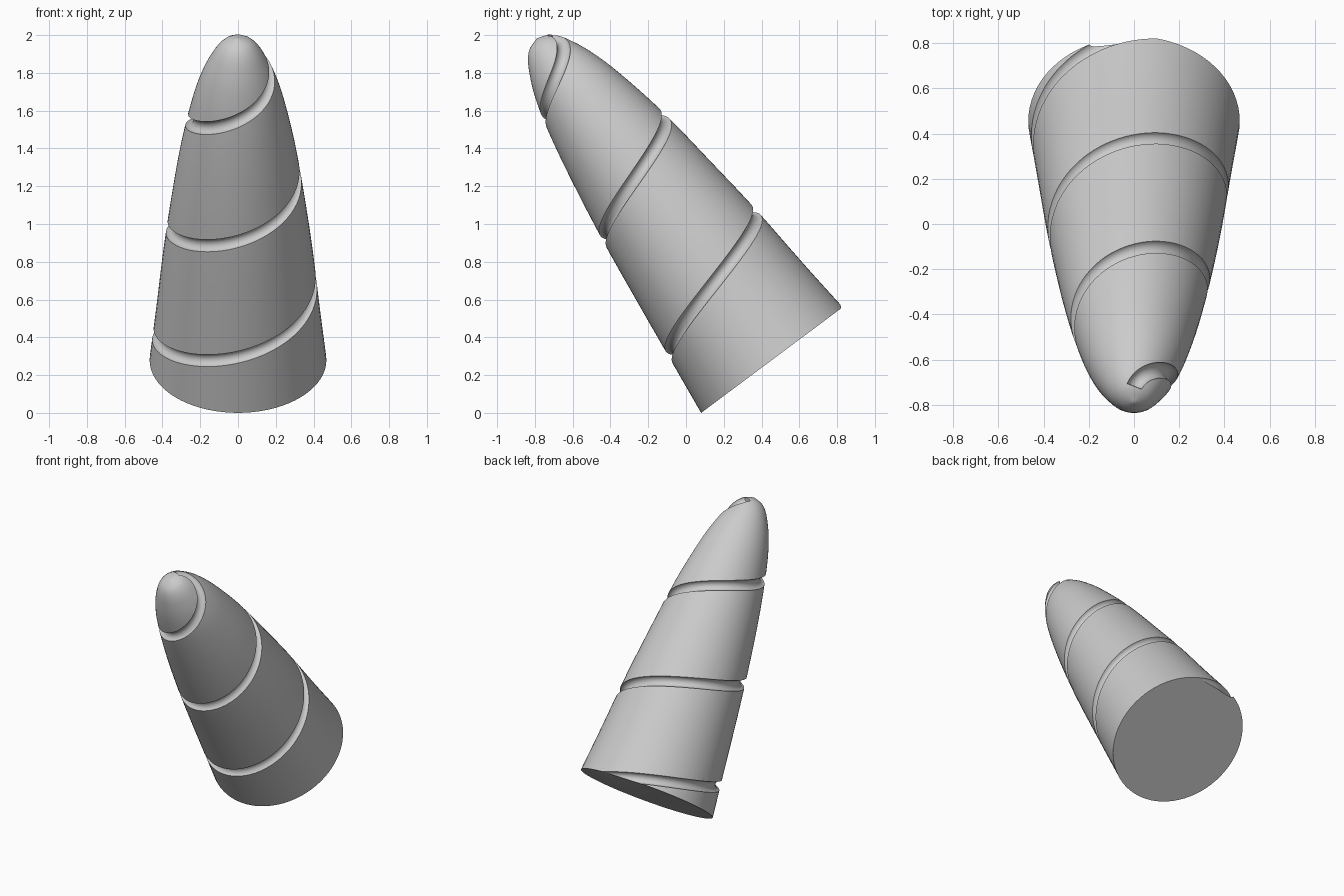
import bpy, bmesh, math
from mathutils import Vector

if "Cube" in bpy.data.objects:
    bpy.data.objects.remove(bpy.data.objects["Cube"])

# leaning axis frame: base centre, axis direction, and the two cross directions
BASE = Vector((0, 0.455, 0.28))
AXIS = Vector((0, -0.598, 0.801))
BACK = Vector((0, 0.801, 0.598))
SIDE = Vector((1, 0, 0))

# (height along axis, radius, sideways shift of the centre)
PROFILE = [(-0.2, 0.491, 0), (0, 0.468, 0), (0.32, 0.434, 0.004), (0.7, 0.396, 0.012),
           (1.02, 0.357, 0.014), (1.4, 0.302, 0.021), (1.73, 0.234, 0.021),
           (1.9, 0.181, 0.021), (2.0, 0.134, 0.021), (2.05, 0.103, 0.021),
           (2.09, 0.06, 0.021), (2.11, 0.0, 0.021)]


def sample(u):
    """Smoothly interpolated radius and shift at height u."""
    i = 0
    while i < len(PROFILE) - 2 and u > PROFILE[i + 1][0]:
        i += 1

    def slope(j, k):
        a, b = PROFILE[max(j - 1, 0)], PROFILE[min(j + 1, len(PROFILE) - 1)]
        return (b[k] - a[k]) / (b[0] - a[0])
    p, q = PROFILE[i], PROFILE[i + 1]
    h = q[0] - p[0]
    t = min(max((u - p[0]) / h, 0), 1)
    return [(2*t**3 - 3*t*t + 1) * p[k] + (t**3 - 2*t*t + t) * h * slope(i, k)
            + (3*t*t - 2*t**3) * q[k] + (t**3 - t*t) * h * slope(i + 1, k) for k in (1, 2)]


def point(u, angle):
    r, c = sample(u)
    return BASE + AXIS * u + SIDE * (r * math.cos(angle)) + BACK * (c + r * math.sin(angle))


def lofted(name, rings, tip=None):
    """Skin a list of point rings and cap both ends."""
    bm = bmesh.new()
    rows = [[bm.verts.new(p) for p in ring] for ring in rings]
    n = len(rows[0])
    for a, b in zip(rows, rows[1:]):
        for j in range(n):
            bm.faces.new((a[j], a[(j + 1) % n], b[(j + 1) % n], b[j]))
    bm.faces.new(rows[0][::-1])
    if tip is None:
        bm.faces.new(rows[-1])
    else:
        top = bm.verts.new(tip)
        for j in range(n):
            bm.faces.new((rows[-1][j], rows[-1][(j + 1) % n], top))
    bmesh.ops.recalc_face_normals(bm, faces=bm.faces)
    me = bpy.data.meshes.new(name)
    bm.to_mesh(me)
    bm.free()
    ob = bpy.data.objects.new(name, me)
    bpy.context.collection.objects.link(ob)
    return ob


# rounded tapering horn body
N = 72
heights = [1.4 * i / 10 for i in range(10)] + [1.4 + 0.05 * i for i in range(13)]
heights += [2.03, 2.055, 2.075, 2.09, 2.1, 2.106]
horn = lofted("horn", [[point(u, math.tau * j / N) for j in range(N)] for u in heights],
              BASE + AXIS * 2.11 + BACK * 0.021)

# helical tube that carves the spiral groove
PITCH, TUBE, STEPS = 0.70, 0.036, 260
start, end = math.radians(-310), math.radians(808)


def helix(angle):
    return point(0.513 + PITCH * angle / math.tau, angle)


rings = []
for i in range(STEPS + 1):
    ang = start + (end - start) * i / STEPS
    p = helix(ang)
    tangent = (helix(ang + 0.01) - helix(ang - 0.01)).normalized()
    n1 = (AXIS - tangent * AXIS.dot(tangent)).normalized()
    n2 = tangent.cross(n1)
    rings.append([p + TUBE * (n1 * math.cos(math.tau * k / 16) + n2 * math.sin(math.tau * k / 16))
                  for k in range(16)])
cutter = lofted("groove_cutter", rings)
cutter.hide_render = True

mod = horn.modifiers.new("groove", 'BOOLEAN')
mod.operation = 'DIFFERENCE'
mod.solver = 'EXACT'
mod.object = cutter
bpy.context.view_layer.objects.active = horn
horn.select_set(True)
cutter.select_set(False)
bpy.ops.object.modifier_apply(modifier=mod.name)
bpy.data.objects.remove(cutter, do_unlink=True)
bpy.ops.object.shade_smooth_by_angle(angle=math.radians(35))
